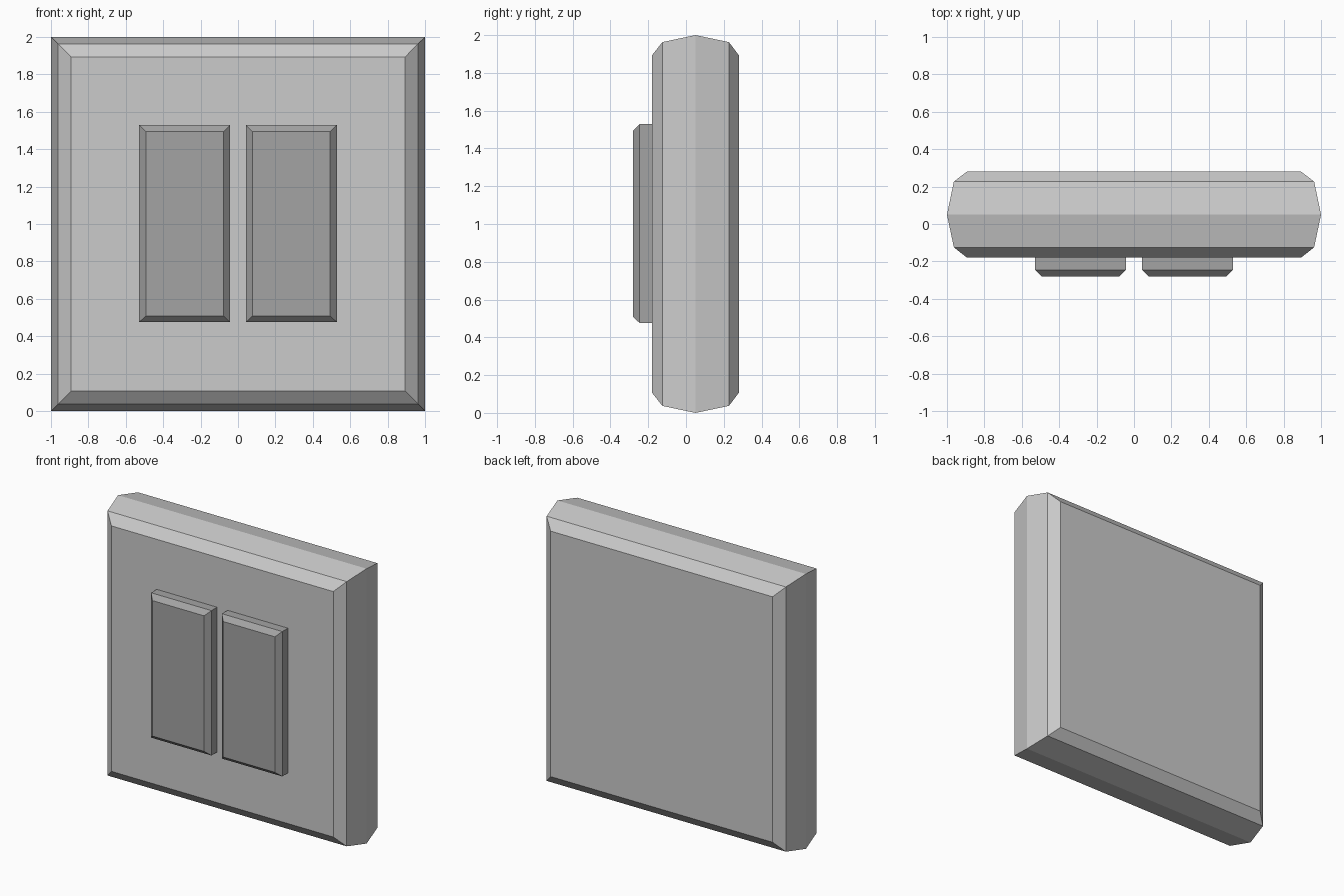
import bpy, bmesh

if "Cube" in bpy.data.objects:
    bpy.data.objects.remove(bpy.data.objects["Cube"])


def ring_solid(name, cx, cz, rings):
    """Loft rectangular rings (y, half width, half height) from front to back."""
    bm = bmesh.new()
    loops = []
    for y, hw, hh in rings:
        corners = ((-1, -1), (1, -1), (1, 1), (-1, 1))
        loops.append([bm.verts.new((cx + sx * hw, y, cz + sz * hh)) for sx, sz in corners])
    for a, b in zip(loops, loops[1:]):
        for i in range(4):
            j = (i + 1) % 4
            bm.faces.new((a[i], b[i], b[j], a[j]))
    bm.faces.new(loops[0])
    bm.faces.new(loops[-1][::-1])
    bmesh.ops.recalc_face_normals(bm, faces=bm.faces)
    mesh = bpy.data.meshes.new(name)
    bm.to_mesh(mesh)
    bm.free()
    obj = bpy.data.objects.new(name, mesh)
    bpy.context.collection.objects.link(obj)
    return obj


# Wall plate: chamfered slab with slightly crowned edges
profile = [(-0.18, 0.893), (-0.125, 0.963), (0.05, 1.0), (0.227, 0.963), (0.28, 0.893)]
ring_solid("wall_plate", 0, 1, [(y, h, h) for y, h in profile])

# Two darker rocker buttons with chamfered fronts, seated in the plate
dark = bpy.data.materials.new("dark_grey")
dark.diffuse_color = (0.37, 0.37, 0.37, 1)
dark.use_nodes = True
dark.node_tree.nodes["Principled BSDF"].inputs["Base Color"].default_value = dark.diffuse_color
for side, label in ((-1, "left"), (1, "right")):
    button = ring_solid(f"{label}_button", side * 0.285, 1.002,
                        [(-0.28, 0.208, 0.493), (-0.245, 0.243, 0.527), (-0.17, 0.243, 0.527)])
    button.data.materials.append(dark)
